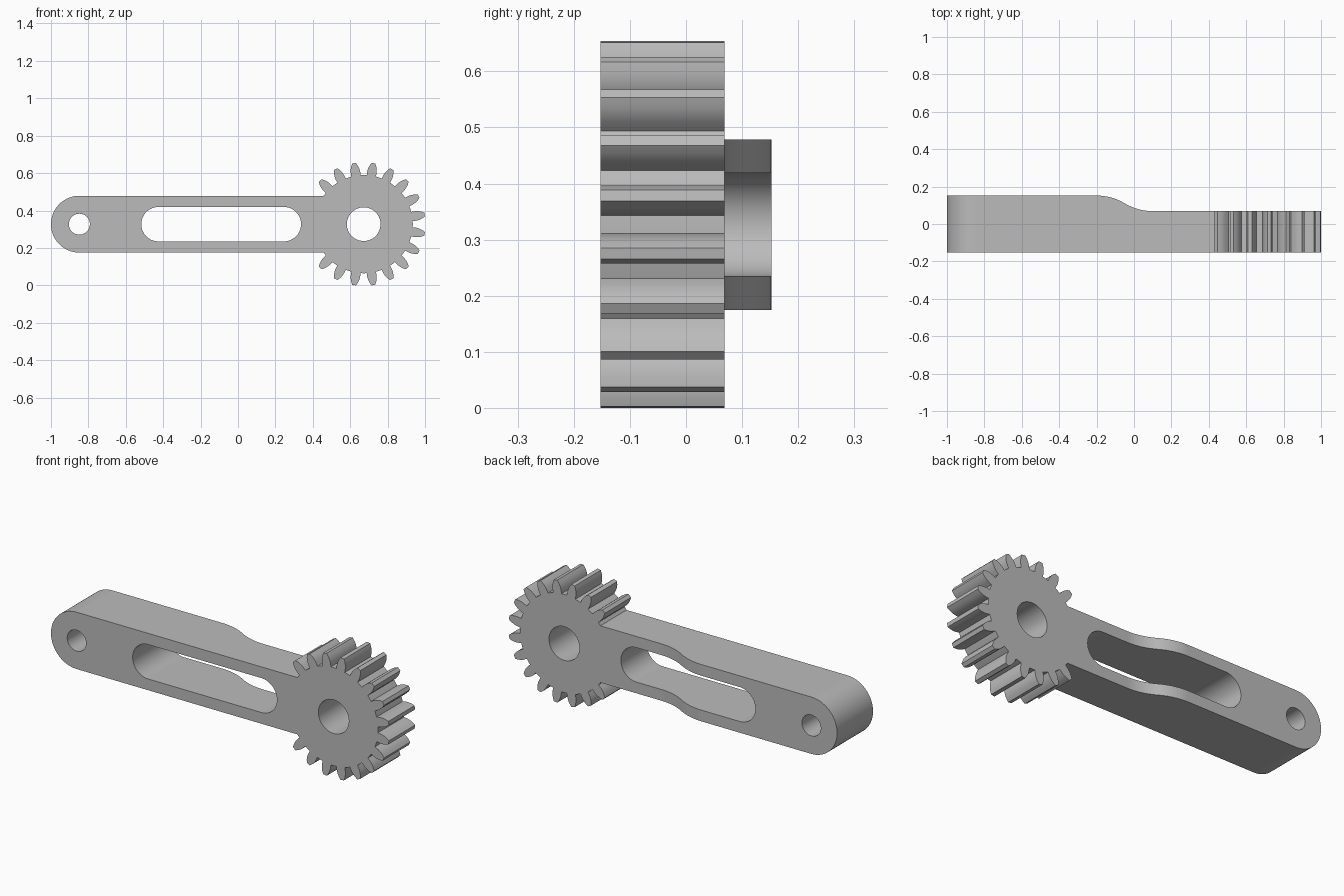
import bpy, bmesh
from math import sin, cos, asin, radians, degrees, pi
from mathutils import Vector

cube = bpy.data.objects.get("Cube")
if cube:
    bpy.data.objects.remove(cube, do_unlink=True)

MID = 0.327                   # height of the centre line
GEAR_X, END_X = 0.672, -0.848
HALF = 0.152                  # half height of the arm, half depth of the part
ROOT = 0.2625

steel = bpy.data.materials.new("grey_steel")
steel.use_nodes = True
GREY = (0.5, 0.5, 0.5, 1)
steel.diffuse_color = GREY
steel.node_tree.nodes["Principled BSDF"].inputs["Base Color"].default_value = GREY


def arc(cx, cy, r, start, end, steps):
    """Points along an arc, angles in degrees."""
    angles = [radians(start + (end - start) * i / steps) for i in range(steps + 1)]
    return [(cx + r * cos(a), cy + r * sin(a)) for a in angles]


def prism(name, points, place, push):
    """Extrude a flat outline into a solid."""
    bm = bmesh.new()
    face = bm.faces.new([bm.verts.new(place(*p)) for p in points])
    new = bmesh.ops.extrude_face_region(bm, geom=[face])["geom"]
    bmesh.ops.translate(bm, vec=Vector(push),
                        verts=[v for v in new if isinstance(v, bmesh.types.BMVert)])
    bmesh.ops.recalc_face_normals(bm, faces=bm.faces)
    mesh = bpy.data.meshes.new(name)
    bm.to_mesh(mesh)
    bm.free()
    mesh.materials.append(steel)
    obj = bpy.data.objects.new(name, mesh)
    bpy.context.collection.objects.link(obj)
    return obj


def through_cutter(name, points):
    return prism(name, points, lambda x, z: (x, -0.4, z), (0, 0.8, 0))


# Toothed sector: each tooth rises along a curved flank and falls along its mirror
flank = [(ROOT, 5.5), (0.285, 5.1), (0.3, 4.4), (0.315, 3.3), (0.33, 1.75)]
join = 180 - degrees(asin(HALF / ROOT))
polar = [(ROOT, -join)]
for k in range(16):
    mid = -135 + 18 * k
    polar += [(r, mid - a) for r, a in flank]
    polar += [(r, mid + a) for r, a in reversed(flank)]
    if k < 15:
        polar.append((ROOT, mid + 9))
polar.append((ROOT, join))
outline = [(GEAR_X + r * cos(radians(a)), MID + r * sin(radians(a))) for r, a in polar]

# Arm with a rounded end, sharing one outline with the gear
outline += arc(END_X, MID, HALF, 90, 270, 40)
body = prism("gear_arm", outline, lambda x, z: (x, -HALF, z), (0, 2 * HALF, 0))

# Back relief: two tangent arcs step the thickness down toward the gear
x0, x1, thin = -0.2, 0.1, 0.069
drop = HALF - thin
bend = ((x1 - x0) ** 2 + drop ** 2) / (4 * drop)
sweep = degrees(asin((x1 - x0) / 2 / bend))
step = arc(x0, HALF - bend, bend, 90, 90 - sweep, 12)
step += arc(x1, thin + bend, bend, 270 - sweep, 270, 12)[1:]
step += [(1.2, thin), (1.2, 0.4), (x0, 0.4)]
cutters = [prism("relief_cutter", step, lambda x, y: (x, y, -0.2), (0, 0, 1.2))]

# Round holes and the long slot
cutters.append(through_cutter("pivot_hole_cutter", arc(END_X, MID, 0.056, 0, 360, 48)[:-1]))
cutters.append(through_cutter("gear_bore_cutter", arc(GEAR_X, MID, 0.09, 0, 360, 64)[:-1]))
SLOT_R = 0.092
cutters.append(through_cutter("slot_cutter", arc(-0.425, MID, SLOT_R, 90, 270, 32)
                              + arc(0.245, MID, SLOT_R, -90, 90, 32)))

bpy.ops.object.select_all(action='DESELECT')
bpy.context.view_layer.objects.active = body
body.select_set(True)
for cutter in cutters:
    cutter.hide_render = True
    mod = body.modifiers.new(cutter.name, 'BOOLEAN')
    mod.operation = 'DIFFERENCE'
    mod.solver = 'EXACT'
    mod.object = cutter
    bpy.ops.object.modifier_apply(modifier=mod.name)
    bpy.data.objects.remove(cutter, do_unlink=True)

# Smooth curves, crisp edges, flat faces kept flat
bpy.ops.object.shade_smooth_by_angle(angle=radians(25))
weighted = body.modifiers.new("flat_faces", 'WEIGHTED_NORMAL')
weighted.keep_sharp = True
